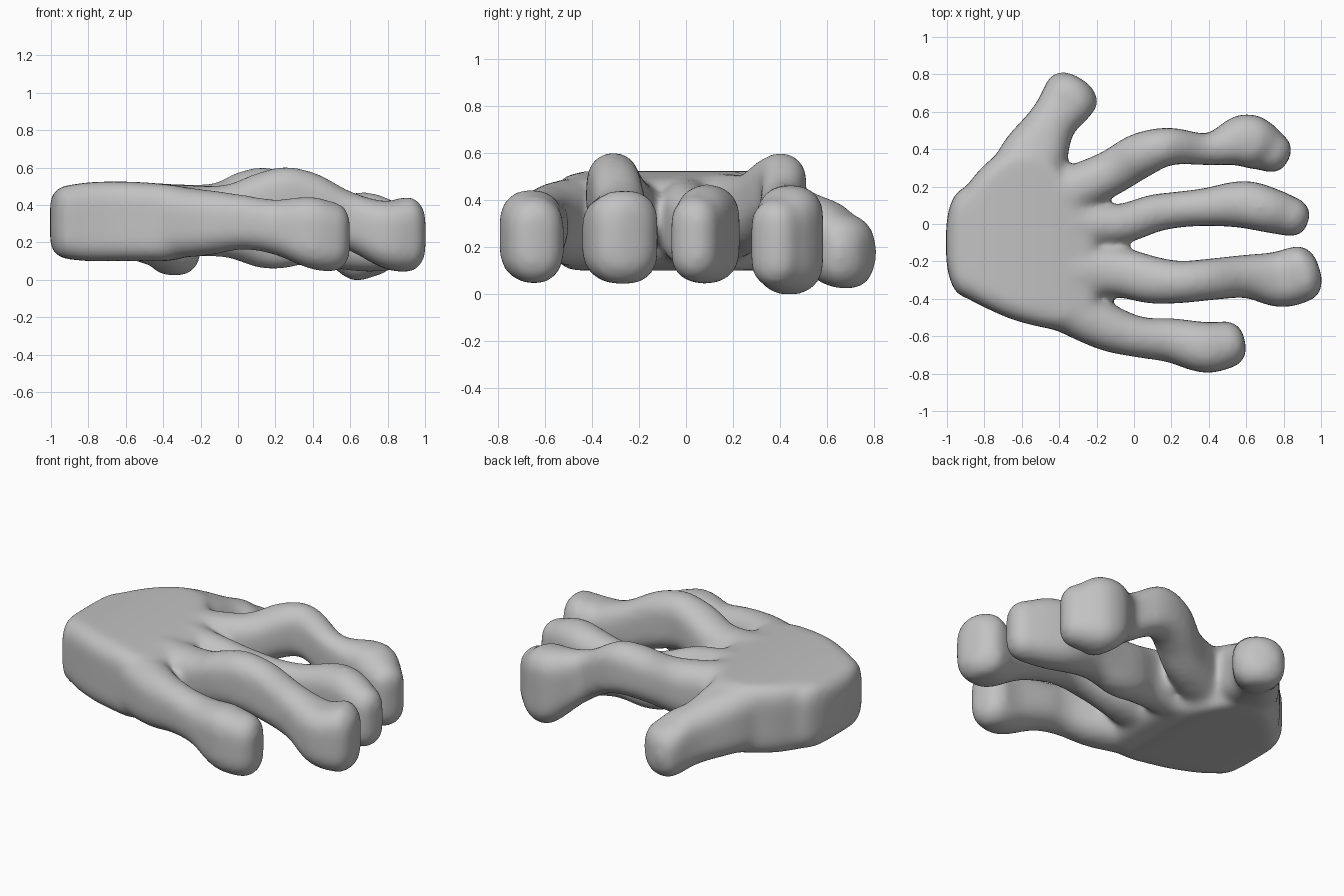
import bpy, bmesh, math
from mathutils import Vector

cube = bpy.data.objects.get("Cube")
if cube:
    bpy.data.objects.remove(cube)

grey = bpy.data.materials.new("neutral_grey")
grey.use_nodes = True
colour = (0.54, 0.54, 0.54, 1)
grey.diffuse_color = colour
grey.node_tree.nodes["Principled BSDF"].inputs["Base Color"].default_value = colour


def spline(points, steps=5):
    """Catmull-Rom interpolation through stations of any dimension."""
    pts = [points[0]] + points + [points[-1]]
    out = []
    for a, b, c, d in zip(pts, pts[1:], pts[2:], pts[3:]):
        for k in range(steps):
            t = k / steps
            out.append([0.5 * (2*q + (r - p)*t + (2*p - 5*q + 4*r - s)*t*t
                               + (3*q - p - 3*r + s)*t**3)
                        for p, q, r, s in zip(a, b, c, d)])
    return out + [list(points[-1])]


def section(bm, centre, side, half_w, z0, z1, radius):
    """Ring of vertices: an upright rounded rectangle."""
    half_h = (z1 - z0) / 2
    radius = min(radius, half_w, half_h)
    mid = Vector((centre.x, centre.y, (z0 + z1) / 2))
    ring = []
    for sx, sz, start in ((1, 1, 0), (-1, 1, 90), (-1, -1, 180), (1, -1, 270)):
        for k in range(6):
            a = math.radians(start + k * 18)
            u = sx * (half_w - radius) + radius * math.cos(a)
            v = sz * (half_h - radius) + radius * math.sin(a)
            ring.append(bm.verts.new(mid + side * u + Vector((0, 0, v))))
    return ring


def loft(bm, stations, corner=0.12, straight=False):
    """Closed limb through (x, y, half width, bottom, top), with rounded ends."""
    reach = 0.1
    st = spline(stations)
    pos = [Vector((s[0], s[1], 0)) for s in st]
    tangents = []
    for i in range(len(st)):
        t = pos[min(i + 1, len(st) - 1)] - pos[max(i - 1, 0)]
        tangents.append(Vector((1, 0, 0)) if straight else t.normalized())
    rows = [(p, t, s[2], s[3], s[4]) for p, t, s in zip(pos, tangents, st)]

    def cap(row, sign):
        p, t, w, z0, z1 = row
        result = []
        for k in range(1, 9):
            a = math.radians(k * 10.75)
            shrink = 1 - math.cos(a)
            inset = reach * shrink
            result.append((p + t * sign * reach * math.sin(a), t,
                           w * (1 - 0.82 * shrink), z0 + inset, z1 - inset))
        return result

    rows = cap(rows[0], -1)[::-1] + rows + cap(rows[-1], 1)
    rings = [section(bm, p, Vector((-t.y, t.x, 0)), w, z0, z1, corner)
             for p, t, w, z0, z1 in rows]
    n = len(rings[0])
    for a, b in zip(rings, rings[1:]):
        for i in range(n):
            bm.faces.new((a[i], a[(i + 1) % n], b[(i + 1) % n], b[i]))
    bm.faces.new(rings[0][::-1])
    bm.faces.new(rings[-1])


bm = bmesh.new()

# Palm slab
loft(bm, [(-0.905, -0.1, 0.29, 0.11, 0.505), (-0.8, -0.065, 0.38, 0.1, 0.52),
          (-0.65, -0.045, 0.465, 0.1, 0.525), (-0.5, -0.06, 0.49, 0.1, 0.52),
          (-0.38, -0.14, 0.43, 0.1, 0.51), (-0.28, -0.22, 0.35, 0.12, 0.495)],
     0.1, True)

# Thumb
loft(bm, [(-0.62, 0.15, 0.2, 0.12, 0.515), (-0.535, 0.36, 0.18, 0.11, 0.505),
          (-0.44, 0.54, 0.13, 0.07, 0.43), (-0.375, 0.63, 0.14, 0.03, 0.39),
          (-0.335, 0.69, 0.15, 0.02, 0.335)])

# Index finger, arched
loft(bm, [(-0.42, 0.14, 0.135, 0.12, 0.515), (-0.14, 0.265, 0.12, 0.18, 0.515),
          (0.03, 0.365, 0.12, 0.26, 0.585), (0.19, 0.415, 0.1, 0.28, 0.595),
          (0.4, 0.4, 0.085, 0.16, 0.48), (0.58, 0.445, 0.14, 0.01, 0.465),
          (0.67, 0.42, 0.135, 0.0, 0.455), (0.735, 0.385, 0.11, 0.02, 0.41)])

# Middle finger, sagging near the root
loft(bm, [(-0.35, 0, 0.11, 0.12, 0.51), (-0.08, 0.0, 0.105, 0.12, 0.475),
          (0.1, 0.055, 0.1, 0.065, 0.42), (0.22, 0.075, 0.095, 0.055, 0.4),
          (0.38, 0.09, 0.1, 0.08, 0.41),
          (0.58, 0.105, 0.125, 0.05, 0.46), (0.72, 0.075, 0.12, 0.04, 0.465),
          (0.835, 0.04, 0.105, 0.05, 0.42)])

# Ring finger, arched
loft(bm, [(-0.35, -0.25, 0.14, 0.12, 0.51), (-0.08, -0.26, 0.132, 0.17, 0.505),
          (0.1, -0.3, 0.125, 0.24, 0.57), (0.25, -0.31, 0.112, 0.26, 0.605),
          (0.42, -0.295, 0.11, 0.22, 0.57), (0.6, -0.28, 0.115, 0.15, 0.475),
          (0.78, -0.295, 0.15, 0.06, 0.42), (0.895, -0.265, 0.15, 0.04, 0.445)])

# Little finger
loft(bm, [(-0.4, -0.42, 0.14, 0.11, 0.505), (-0.15, -0.55, 0.125, 0.13, 0.48),
          (0.03, -0.605, 0.108, 0.16, 0.455), (0.2, -0.622, 0.118, 0.13, 0.43),
          (0.38, -0.66, 0.135, 0.06, 0.445), (0.495, -0.645, 0.125, 0.04, 0.42)])

bmesh.ops.recalc_face_normals(bm, faces=bm.faces)
mesh = bpy.data.meshes.new("hand")
bm.to_mesh(mesh)
bm.free()
mesh.materials.append(grey)
hand = bpy.data.objects.new("hand", mesh)
bpy.context.collection.objects.link(hand)

# Fuse the limbs into one skin and soften the webs between them
fuse = hand.modifiers.new("fuse", "REMESH")
fuse.mode = "VOXEL"
fuse.voxel_size = 0.018
fuse.use_smooth_shade = True
soften = hand.modifiers.new("soften", "SMOOTH")
soften.factor = 0.5
soften.iterations = 20

bpy.context.view_layer.objects.active = hand
hand.select_set(True)
bpy.ops.object.shade_smooth()
